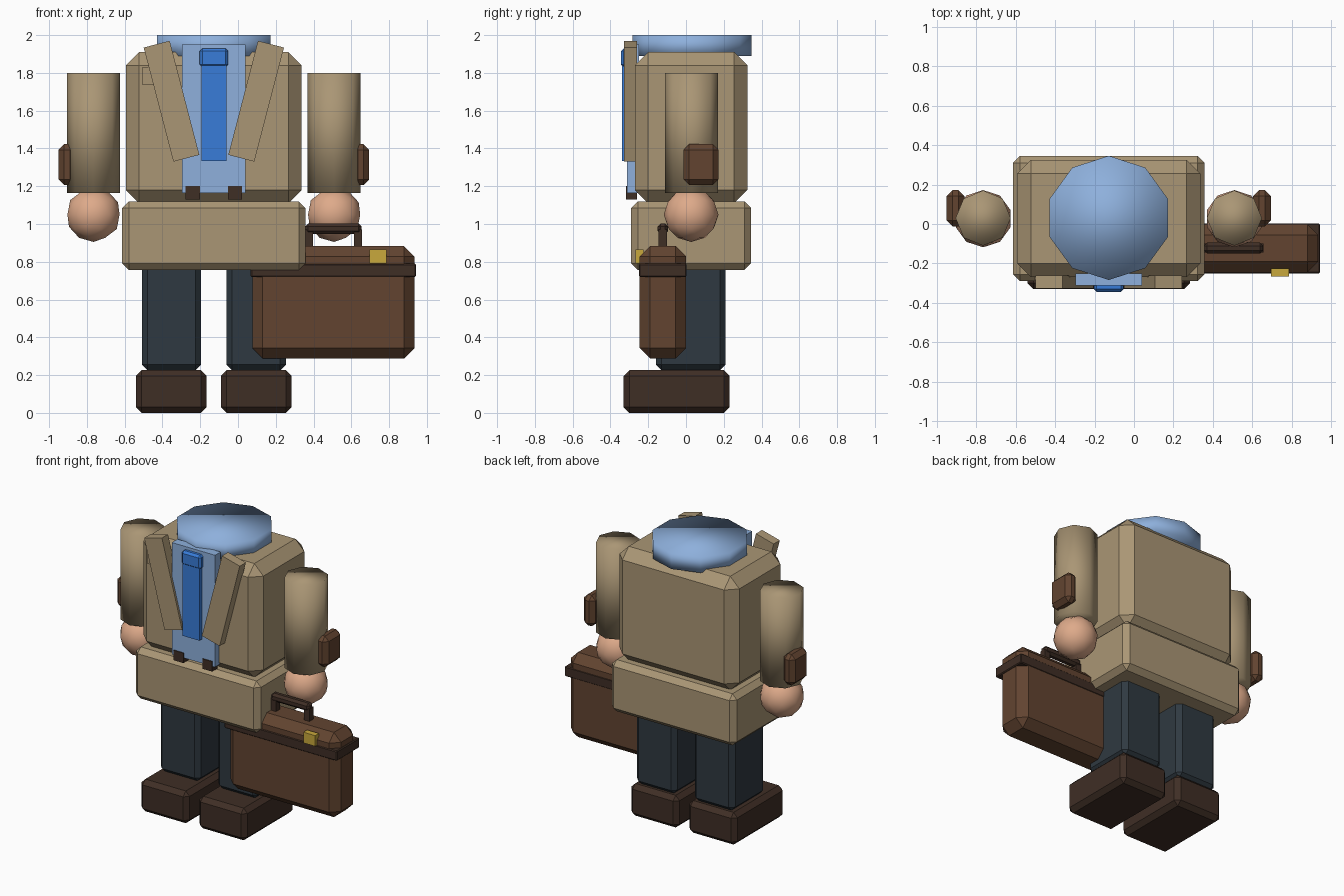
import bpy, bmesh, math
from mathutils import Matrix, Vector

cube = bpy.data.objects.get("Cube")
if cube:
    bpy.data.objects.remove(cube, do_unlink=True)


def material(name, rgb):
    mat = bpy.data.materials.new(name)
    mat.use_nodes = True
    linear = [((c / 255 + 0.055) / 1.055) ** 2.4 for c in rgb] + [1]
    mat.diffuse_color = linear
    mat.node_tree.nodes["Principled BSDF"].inputs["Base Color"].default_value = linear
    return mat


TAN = material("tan cloth", (170, 150, 117))
BLUE = material("light blue", (142, 176, 220))
TIE = material("tie blue", (56, 124, 216))
SKIN = material("skin", (222, 170, 138))
NAVY = material("dark trousers", (47, 57, 65))
DARK = material("dark leather", (63, 46, 37))
BROWN = material("brown leather", (98, 68, 48))
GOLD = material("brass", (200, 168, 60))

MID = -0.128   # centre line of the figure
ARM = 0.637    # arm distance from the centre line
CASE = 0.505   # centre of the briefcase


def finish(name, bm, mat, smooth=False):
    mesh = bpy.data.meshes.new(name)
    bmesh.ops.recalc_face_normals(bm, faces=bm.faces)
    for f in bm.faces:
        f.smooth = smooth
    bm.to_mesh(mesh)
    bm.free()
    mesh.materials.append(mat)
    obj = bpy.data.objects.new(name, mesh)
    bpy.context.collection.objects.link(obj)
    return obj


def box(name, mat, x, y, z, bevel=0.0, tilt=0.0):
    """Chamfered box from its ranges, optionally tilted about the y axis."""
    lows, highs = Vector((x[0], y[0], z[0])), Vector((x[1], y[1], z[1]))
    bm = bmesh.new()
    bmesh.ops.create_cube(bm, size=1, matrix=Matrix.Diagonal((*(highs - lows), 1)))
    if bevel:
        bmesh.ops.bevel(bm, geom=bm.edges[:], offset=bevel, segments=1,
                        profile=0.5, affect='EDGES')
    bm.transform(Matrix.Translation((lows + highs) / 2) @ Matrix.Rotation(tilt, 4, 'Y'))
    return finish(name, bm, mat)


def cylinder(name, mat, centre, radius, z, sides, turn=0.0):
    bm = bmesh.new()
    bmesh.ops.create_cone(bm, cap_ends=True, segments=sides, radius1=radius,
                          radius2=radius, depth=z[1] - z[0])
    bm.transform(Matrix.Translation((*centre, sum(z) / 2)) @ Matrix.Rotation(turn, 4, 'Z'))
    return finish(name, bm, mat, smooth=True)


def span(centre, half):
    return centre - half, centre + half


# Coat and neck
box("coat_body", TAN, span(MID, 0.465), (-0.27, 0.325), (1.11, 1.91), 0.07)
box("coat_hem", TAN, span(MID, 0.485), (-0.29, 0.345), (0.757, 1.12), 0.035)
cylinder("neck", BLUE, (MID, 0.031), 0.315, (1.89, 2.0), 10)
box("breast_pocket", TAN, (-0.505, -0.34), (-0.285, -0.26), (1.735, 1.83))

# Shirt and tie
box("shirt_front", BLUE, span(MID, 0.168), (-0.312, -0.25), (1.164, 1.95))
box("tie", TIE, span(MID, 0.066), (-0.34, -0.3), (1.333, 1.9))
box("tie_knot", TIE, span(MID, 0.076), (-0.345, -0.29), (1.83, 1.93), 0.015)

# Paired parts
for side, s in (("right", -1), ("left", 1)):
    arm_x = MID + s * ARM
    box(side + "_lapel", TAN, span(MID + s * 0.224, 0.071), (-0.328, -0.26),
        (1.338, 1.962), tilt=s * math.radians(14.6))
    box(side + "_brace_clip", DARK, span(MID + s * 0.112, 0.038), (-0.318, -0.26),
        (1.13, 1.2))
    box(side + "_leg", NAVY, span(MID + s * 0.224, 0.157), (-0.16, 0.21),
        (0.225, 0.82), 0.03)
    box(side + "_shoe", DARK, span(MID + s * 0.225, 0.187), (-0.33, 0.23),
        (0, 0.226), 0.03)
    cylinder(side + "_arm", TAN, (arm_x, 0.03), 0.14, (1.165, 1.8), 8)
    box(side + "_elbow_patch", BROWN, span(MID + s * 0.777, 0.045), (-0.013, 0.172),
        (1.206, 1.423), 0.03)
    # Hand
    bm = bmesh.new()
    bmesh.ops.create_icosphere(bm, subdivisions=2, radius=0.145)
    bm.transform(Matrix.Translation((arm_x, 0.027, 1.05)))
    finish(side + "_hand", bm, SKIN, smooth=True)
    # Briefcase fittings
    box(side + "_handle_post", DARK, span(CASE + s * 0.13, 0.022), (-0.145, -0.1),
        (0.86, 0.97))
    box(side + "_clasp", GOLD, span(CASE + s * 0.236, 0.046), (-0.267, -0.225),
        (0.79, 0.865))

# Briefcase
box("briefcase", BROWN, span(CASE, 0.429), (-0.245, 0.0), (0.288, 0.883), 0.055)
box("briefcase_band", DARK, span(CASE, 0.438), (-0.25, 0.003), (0.72, 0.79), 0.006)
box("briefcase_handle", DARK, span(CASE, 0.15), (-0.15, -0.095), (0.947, 1.003), 0.016)
